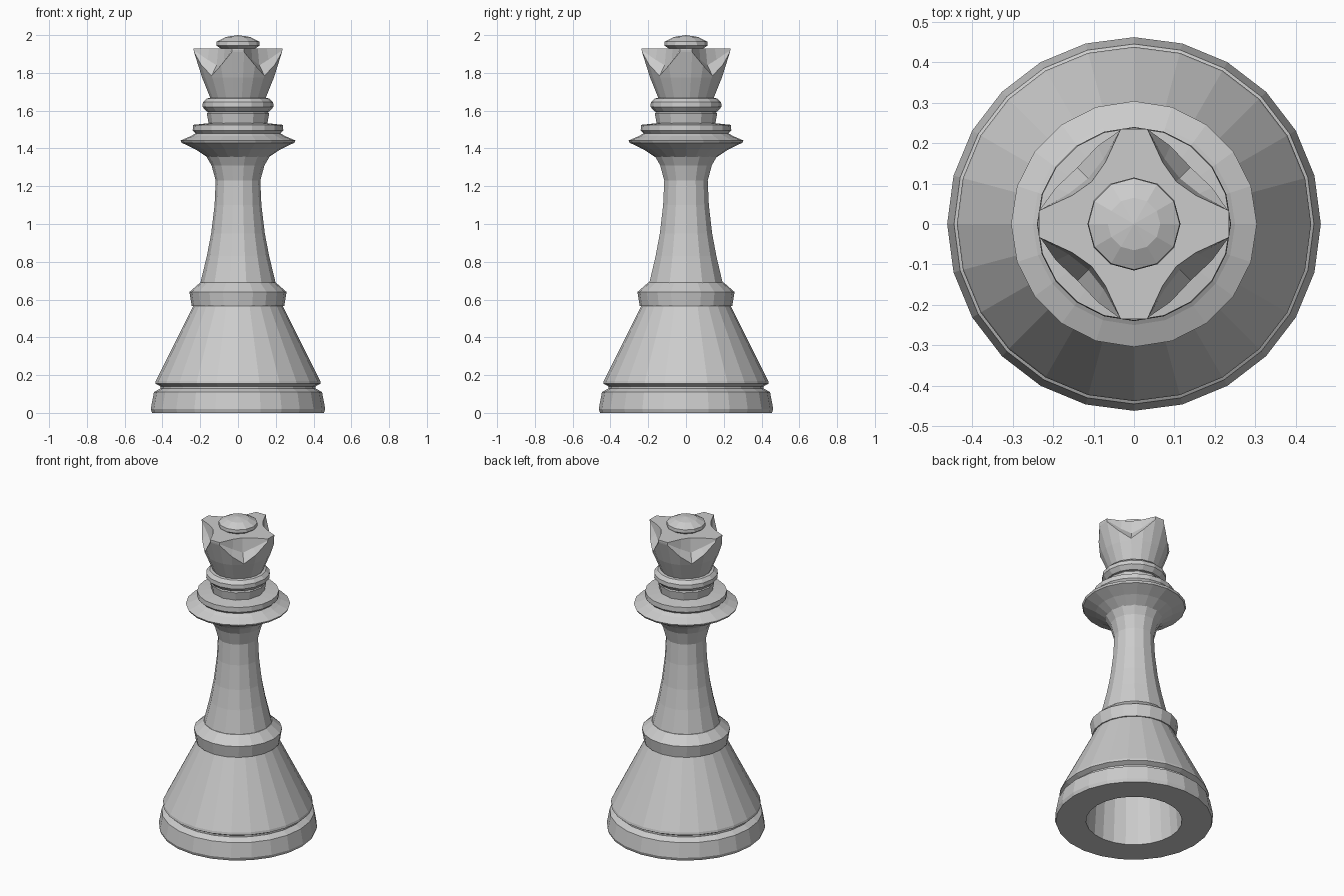
import bpy, bmesh
from math import cos, sin, radians, pi

if "Cube" in bpy.data.objects:
    bpy.data.objects.remove(bpy.data.objects["Cube"])


def skin(name, rings, cap_end=False):
    """Bridge equal-length rings of points; a single-point ring becomes a fan."""
    bm = bmesh.new()
    rows = [[bm.verts.new(p) for p in ring] for ring in rings]
    for a, b in zip(rows, rows[1:]):
        n = max(len(a), len(b))
        for i in range(n):
            j = (i + 1) % n
            if len(a) == 1:
                bm.faces.new((a[0], b[j], b[i]))
            elif len(b) == 1:
                bm.faces.new((a[i], a[j], b[0]))
            else:
                bm.faces.new((a[i], a[j], b[j], b[i]))
    if cap_end:
        bm.faces.new(rows[-1])
    mesh = bpy.data.meshes.new(name)
    bm.to_mesh(mesh)
    bm.free()
    obj = bpy.data.objects.new(name, mesh)
    bpy.context.collection.objects.link(obj)
    return obj


def lathe(name, profile, sides, cap_end=False):
    """Faceted turned part from (radius, height) pairs."""
    rings = []
    for r, z in profile:
        if r == 0:
            rings.append([(0, 0, z)])
        else:
            rings.append([(r * cos(2 * pi * i / sides), r * sin(2 * pi * i / sides), z)
                          for i in range(sides)])
    return skin(name, rings, cap_end)


# Weighted foot with hollow underside, groove and conical skirt
lathe("base", [(0, 0.46), (0.25, 0.46), (0.28, 0), (0.455, 0), (0.462, 0.02),
               (0.445, 0.11), (0.41, 0.13), (0.41, 0.14), (0.438, 0.155),
               (0.435, 0.17), (0.235, 0.57)], 24)

# Ring above the skirt
lathe("waist_ring", [(0.22, 0.565), (0.245, 0.565), (0.257, 0.64),
                     (0.20, 0.69), (0.15, 0.695)], 20)

# Slender stem
lathe("stem", [(0.20, 0.685), (0.165, 0.83), (0.142, 0.95), (0.124, 1.10),
               (0.118, 1.23), (0.14, 1.31), (0.175, 1.37)], 14)

# Flared collar with stepped upper ring
lathe("collar", [(0.165, 1.355), (0.225, 1.395), (0.298, 1.43), (0.304, 1.442),
                 (0.25, 1.465), (0.225, 1.48), (0.24, 1.495), (0.238, 1.525),
                 (0.14, 1.535)], 20)

# Neck and upper ring
lathe("neck", [(0.155, 1.53), (0.165, 1.585), (0.14, 1.61)], 12)
lathe("neck_ring", [(0.14, 1.59), (0.165, 1.595), (0.188, 1.62), (0.186, 1.645),
                    (0.165, 1.665), (0.13, 1.67)], 16)

# Crown: flaring cup with four points and scooped gaps between them
# angle, top edge radius, scoop (radius, height), lower lip (radius, height)
quarter = [(-8, 0.237, 0.237, 1.92, 0.235, 1.91),
           (8, 0.237, 0.237, 1.92, 0.235, 1.91),
           (25, 0.168, 0.178, 1.87, 0.213, 1.84),
           (45, 0.148, 0.160, 1.84, 0.198, 1.785),
           (65, 0.168, 0.178, 1.87, 0.213, 1.84)]
rings = [[], [], [], [], []]
for q in range(4):
    for deg, top, sr, sz, lr, lz in quarter:
        a = radians(deg + 90 * q)
        levels = [(0.145, 1.66), (0.192, 1.775), (lr, lz), (sr, sz), (top, 1.93)]
        for ring, (r, z) in zip(rings, levels):
            ring.append((r * cos(a), r * sin(a), z))
skin("crown", rings + [[(0, 0, 1.93)]])

# Finial button on top
lathe("finial", [(0.085, 1.925), (0.115, 1.945), (0.113, 1.965),
                 (0.065, 1.99), (0, 2.0)], 12)
